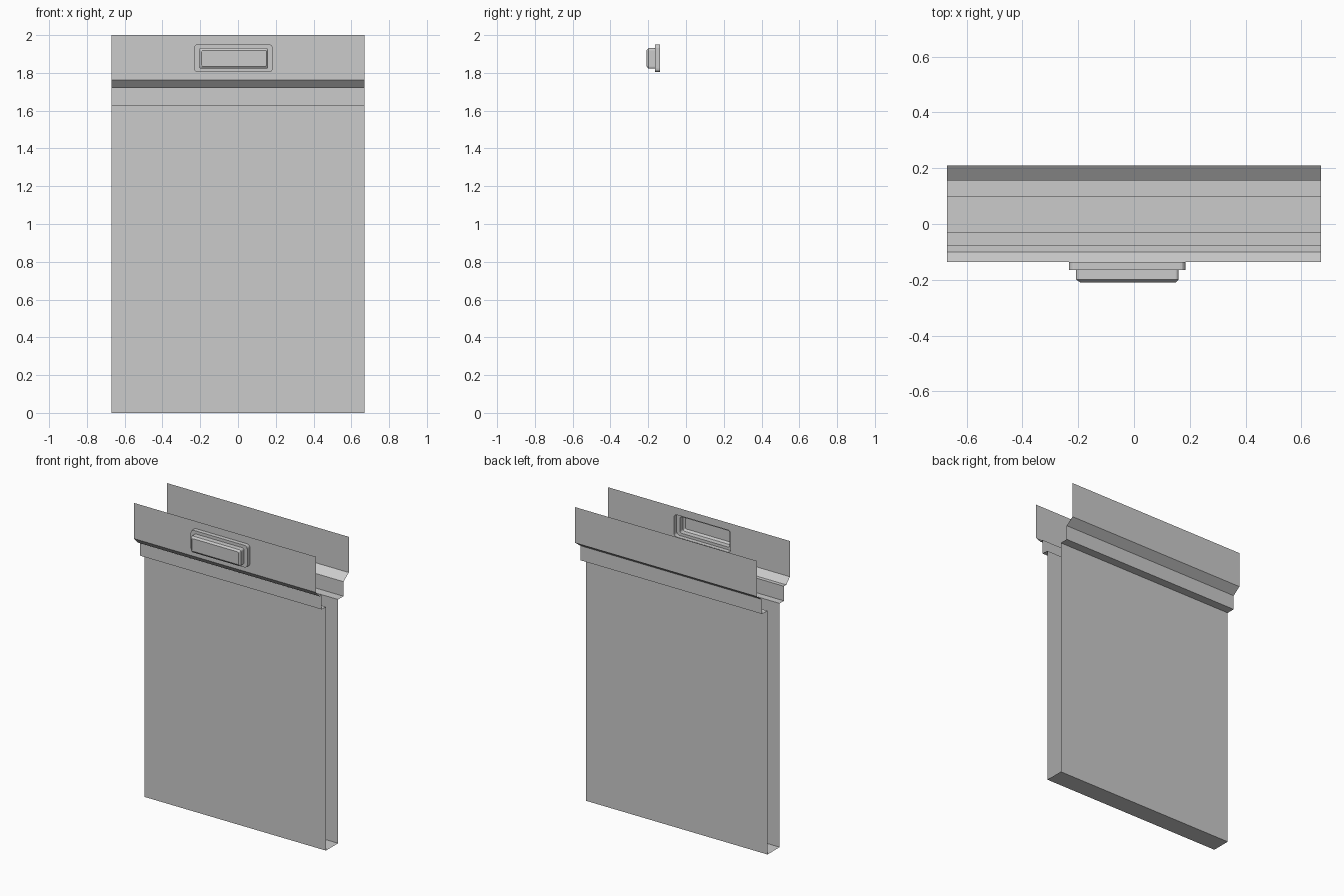
import bpy, bmesh, math

if "Cube" in bpy.data.objects:
    bpy.data.objects.remove(bpy.data.objects["Cube"])

HW = 0.67          # half width of the sheets
YF = -0.137        # front panel plane
ZB = 1.762         # bottom of the front panel


def finish(bm, name):
    me = bpy.data.meshes.new(name)
    bm.to_mesh(me)
    bm.free()
    ob = bpy.data.objects.new(name, me)
    bpy.context.scene.collection.objects.link(ob)
    return ob


def sheet(name, profile):
    """Extrude an open (y, z) profile along x, outside facing out."""
    bm = bmesh.new()
    left = [bm.verts.new((-HW, y, z)) for y, z in profile]
    right = [bm.verts.new((HW, y, z)) for y, z in profile]
    for i in range(len(profile) - 1):
        bm.faces.new((left[i + 1], right[i + 1], right[i], left[i]))
    return finish(bm, name)


def rounded(x0, x1, z0, z1, r, y, n=4):
    """Counter-clockwise rounded rectangle as seen from the front."""
    pts = []
    corners = ((x1 - r, z0 + r, -90), (x1 - r, z1 - r, 0),
               (x0 + r, z1 - r, 90), (x0 + r, z0 + r, 180))
    for cx, cz, a0 in corners:
        for i in range(n + 1):
            a = math.radians(a0 + 90 * i / n)
            pts.append((cx + r * math.cos(a), y, cz + r * math.sin(a)))
    return pts


def loop_edges(bm, pts):
    vs = [bm.verts.new(p) for p in pts]
    return [bm.edges.new((vs[i], vs[(i + 1) % len(vs)])) for i in range(len(vs))]


plate = (-0.233, 0.184, 1.804, 1.951, 0.02)

# bin body with stepped rim and raised back panel
sheet("bin_body", [
    (YF, ZB), (-0.10, 1.722), (-0.075, 1.722), (-0.075, 1.625), (-0.03, 1.625),
    (-0.03, 0.0), (0.098, 0.0), (0.098, 1.625), (0.155, 1.625),
    (0.155, 1.722), (0.21, ZB), (0.21, 2.0)])

# front panel with the opening behind the handle
bm = bmesh.new()
edges = loop_edges(bm, [(-HW, YF, ZB), (HW, YF, ZB), (HW, YF, 2.0), (-HW, YF, 2.0)])
edges += loop_edges(bm, rounded(*plate, YF))
bmesh.ops.triangle_fill(bm, use_beauty=True, edges=edges, normal=(0, -1, 0))
finish(bm, "front_panel")

# hollow handle: raised plate, then a chamfered box
bm = bmesh.new()
rings = [rounded(*plate, YF), rounded(*plate, -0.165),
         rounded(-0.207, 0.160, 1.822, 1.931, 0.012, -0.165),
         rounded(-0.207, 0.160, 1.822, 1.931, 0.012, -0.199),
         rounded(-0.193, 0.150, 1.835, 1.919, 0.006, -0.209)]
rings = [[bm.verts.new(p) for p in ring] for ring in rings]
for a, b in zip(rings, rings[1:]):
    for i in range(len(a)):
        j = (i + 1) % len(a)
        bm.faces.new((a[i], a[j], b[j], b[i]))
bm.faces.new(rings[-1])
finish(bm, "handle")
